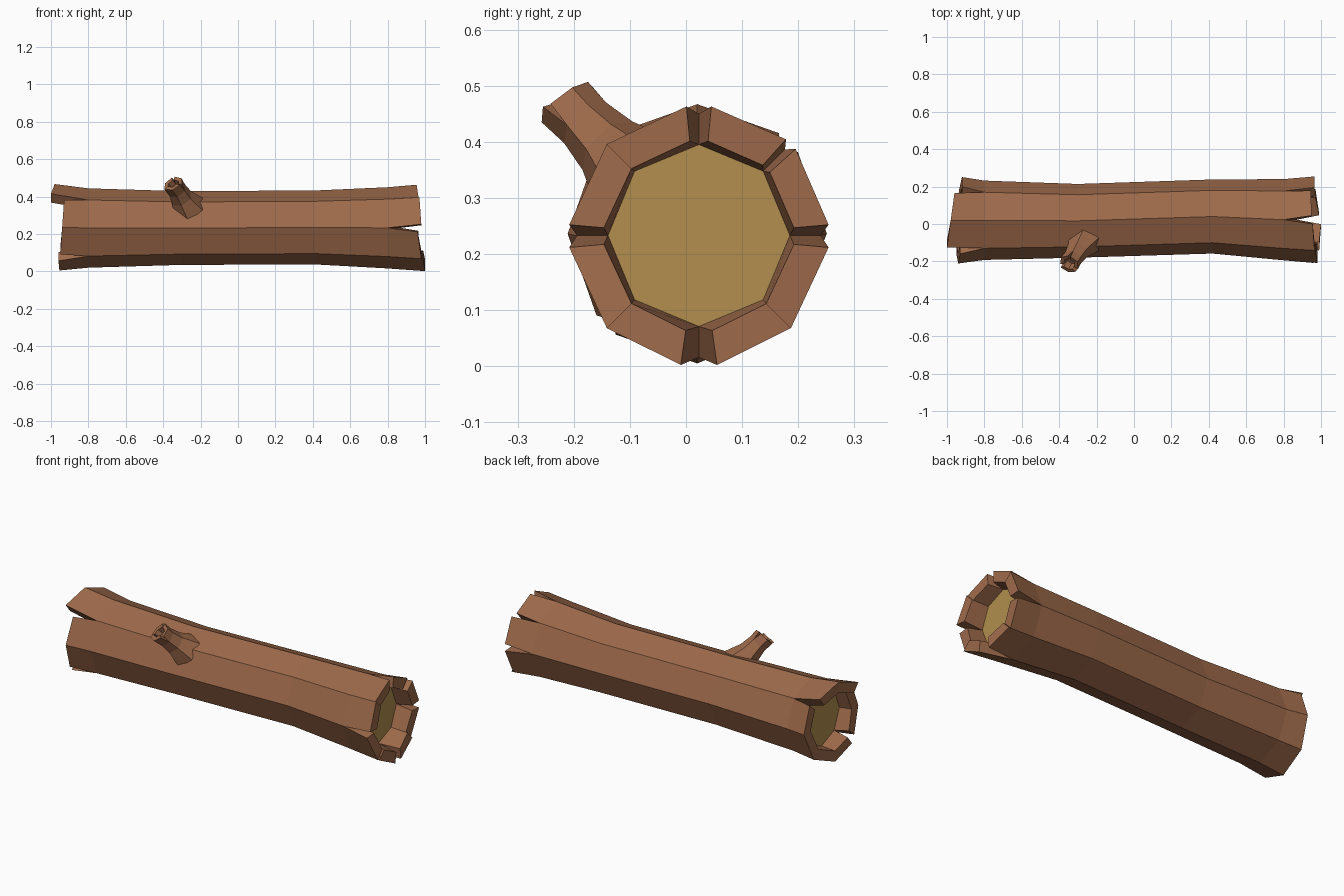
import bpy, bmesh, math
from mathutils import Vector

if "Cube" in bpy.data.objects:
    bpy.data.objects.remove(bpy.data.objects["Cube"])


def material(name, rgb):
    m = bpy.data.materials.new(name)
    m.diffuse_color = (*rgb, 1)
    m.use_nodes = True
    m.node_tree.nodes["Principled BSDF"].inputs["Base Color"].default_value = m.diffuse_color
    return m


bark = material("bark brown", (0.337, 0.143, 0.069))
heart = material("pale heartwood", (0.445, 0.272, 0.076))


def point(ring, a, u, v, r=None):
    c, radius = ring
    r = radius if r is None else r
    return Vector(c) + r * (u * math.cos(a) + v * math.sin(a))


def face(bm, pts, mat=0):
    f = bm.faces.new([bm.verts.new(p) for p in pts])
    f.material_index = mat


def tube(bm, rings, n, u, v):
    step = math.tau / n
    for r0, r1 in zip(rings, rings[1:]):
        for j in range(n):
            a, b = j * step, (j + 1) * step
            face(bm, [point(r0, a, u, v), point(r0, b, u, v),
                      point(r1, b, u, v), point(r1, a, u, v)])


def split_end(bm, start, tip, axis, n, u, v, r_floor, r_in, raise_floor, lengths, notches, cap):
    """Hollow end of bark plates; notches = {corner: half angle in degrees}."""
    step = math.tau / n
    lift = axis * raise_floor
    for j in range(n):
        k = (j + 1) % n
        a = [j * step, (j + 1) * step]
        e = [a[0] + math.radians(notches.get(j, 0)), a[1] - math.radians(notches.get(k, 0))]
        so = [point(start, t, u, v) for t in a]
        si = [point(start, t, u, v, r_floor) + lift for t in a]
        to = [point(tip, t, u, v) + axis * l for t, l in zip(e, lengths[j])]
        ti = [point(tip, t, u, v, r_in) + axis * l for t, l in zip(e, lengths[j])]
        face(bm, [so[0], so[1], to[1], to[0]])
        face(bm, [to[0], to[1], ti[1], ti[0]])
        face(bm, [ti[0], ti[1], si[1], si[0]])
        for i, corner in enumerate((j, k)):
            if corner in notches:
                face(bm, [so[i], to[i], ti[i], si[i]])
    face(bm, [point(start, j * step, u, v, r_floor) + lift for j in range(n)], cap)


def finish(bm, name):
    bmesh.ops.remove_doubles(bm, verts=bm.verts, dist=0.0005)
    bmesh.ops.recalc_face_normals(bm, faces=bm.faces)
    me = bpy.data.meshes.new(name)
    bm.to_mesh(me)
    bm.free()
    me.materials.append(bark)
    me.materials.append(heart)
    ob = bpy.data.objects.new(name, me)
    bpy.context.collection.objects.link(ob)


# Log trunk: eight-sided, slightly bent, flared at both ends
X, Y, Z = Vector((1, 0, 0)), Vector((0, 1, 0)), Vector((0, 0, 1))
rings = [((-0.80, 0.020, 0.232), 0.212), ((-0.30, 0.017, 0.232), 0.197),
         ((0.42, 0.040, 0.235), 0.198), ((0.80, 0.023, 0.233), 0.217)]
bm = bmesh.new()
tube(bm, rings, 8, Y, Z)

# Right end: notches on the main axes plus a small one at the upper back
right = [(.165, .165), (.145, .15), (.155, .165), (.17, .18),
         (.16, .18), (.19, .20), (.19, .17), (.16, .165)]
split_end(bm, rings[-1], ((0, 0.023, 0.232), 0.232), X, 8, Y, Z, 0.162, 0.170, 0.07,
          [(a + 0.8, b + 0.8) for a, b in right],
          {0: 5, 1: 3, 2: 5.5, 4: 5, 6: 8}, 1)

# Left end: notches on the diagonals, none at the lower back
left = [(.92, .92), (.96, .98), (.98, 1.0), (.93, .94),
        (.94, .95), (.96, .955), (.955, .935), (.935, .92)]
split_end(bm, rings[0], ((0, 0.020, 0.236), 0.231), -X, 8, Y, Z, 0.160, 0.170, 0.07,
          left, {1: 6, 3: 6, 5: 6}, 1)
finish(bm, "log_trunk")

# Broken branch stub on the upper front
axis = Vector((-0.42, -0.62, 0.64)).normalized()
u = axis.cross(X).normalized()
v = axis.cross(u)
stub = [((-0.265, -0.085, 0.335), 0.096), ((-0.302, -0.140, 0.393), 0.062),
        ((-0.325, -0.180, 0.434), 0.052)]
bm = bmesh.new()
tube(bm, stub, 6, u, v)
split_end(bm, stub[-1], (stub[-1][0], 0.055), axis, 6, u, v, 0.028, 0.032, 0.02,
          [(.05, .05), (.05, .055), (.065, .06), (.06, .06), (.05, .045), (.045, .05)],
          {0: 8, 2: 8, 4: 8}, 0)
finish(bm, "branch_stub")
